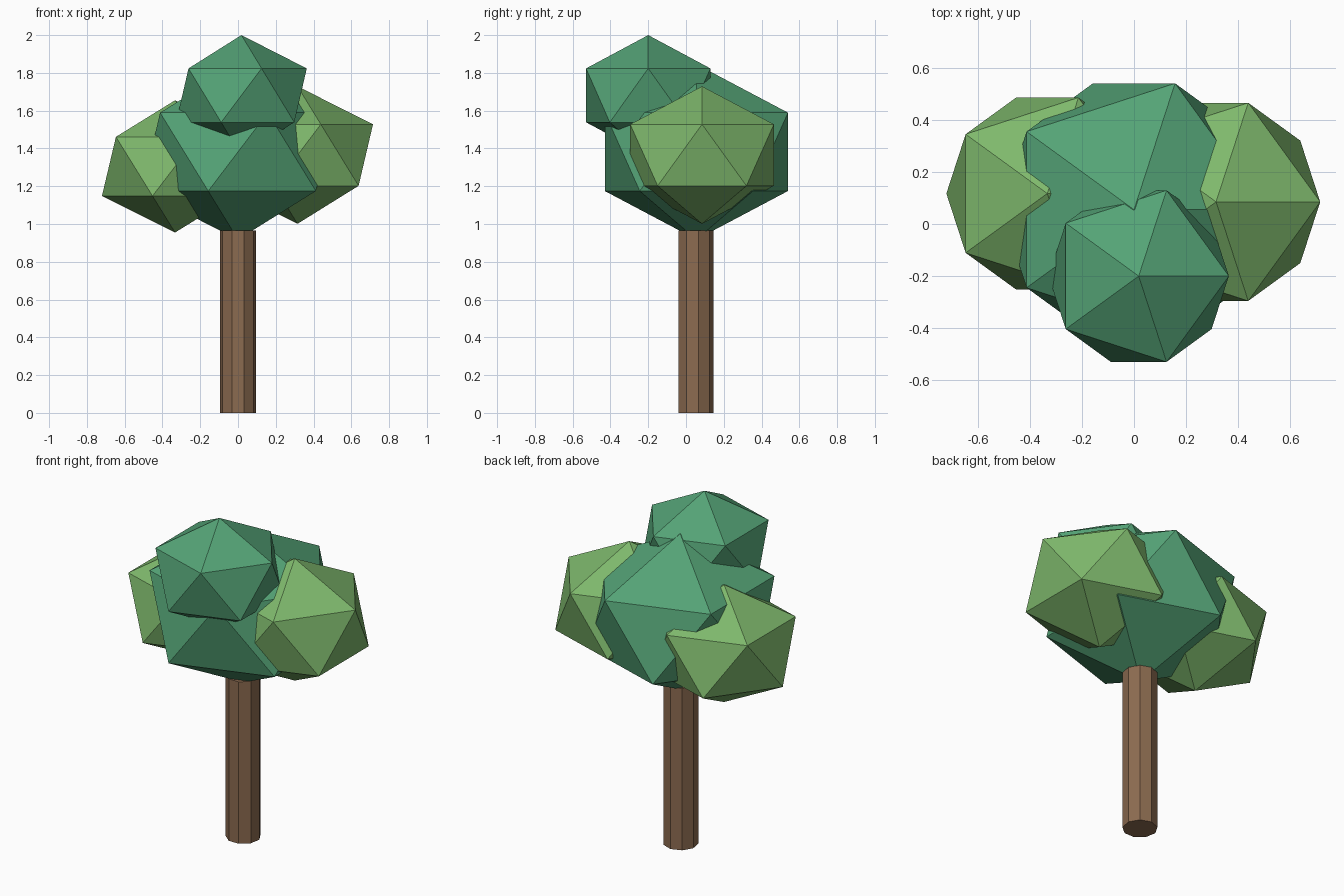
import bpy

cube = bpy.data.objects.get("Cube")
if cube:
    bpy.data.objects.remove(cube, do_unlink=True)


def make_material(name, rgb):
    mat = bpy.data.materials.new(name)
    mat.use_nodes = True
    color = (*rgb, 1.0)
    mat.diffuse_color = color
    mat.node_tree.nodes["Principled BSDF"].inputs["Base Color"].default_value = color
    return mat


def finish(name, mat):
    obj = bpy.context.object
    obj.name = name
    obj.data.name = name
    obj.data.materials.append(mat)
    bpy.ops.object.transform_apply(location=False, rotation=False, scale=True)
    bpy.ops.object.shade_flat()
    return obj


def foliage(name, center, radius, half_height, mat):
    """Low-poly leaf clump: a slightly squashed icosahedron."""
    bpy.ops.mesh.primitive_ico_sphere_add(subdivisions=1, radius=1, location=center)
    bpy.context.object.scale = (radius, radius, half_height)
    return finish(name, mat)


bark = make_material("bark brown", (0.26, 0.147, 0.08))
dark_leaf = make_material("dark leaf green", (0.089, 0.366, 0.181))
light_leaf = make_material("light leaf green", (0.209, 0.479, 0.15))

# Trunk: nine-sided post reaching just into the central clump
trunk_height = 0.965
bpy.ops.mesh.primitive_cylinder_add(
    vertices=9, radius=0.096, depth=trunk_height,
    location=(0, 0.05, trunk_height / 2))
finish("trunk", bark)

# Crown: four overlapping clumps
foliage("center_foliage", (0.0, 0.055, 1.382), 0.57, 0.464, dark_leaf)
foliage("top_foliage", (0.018, -0.2, 1.681), 0.387, 0.319, dark_leaf)
foliage("left_foliage", (0.315, 0.085, 1.365), 0.447, 0.364, light_leaf)
foliage("right_foliage", (-0.333, 0.117, 1.305), 0.433, 0.35, light_leaf)
